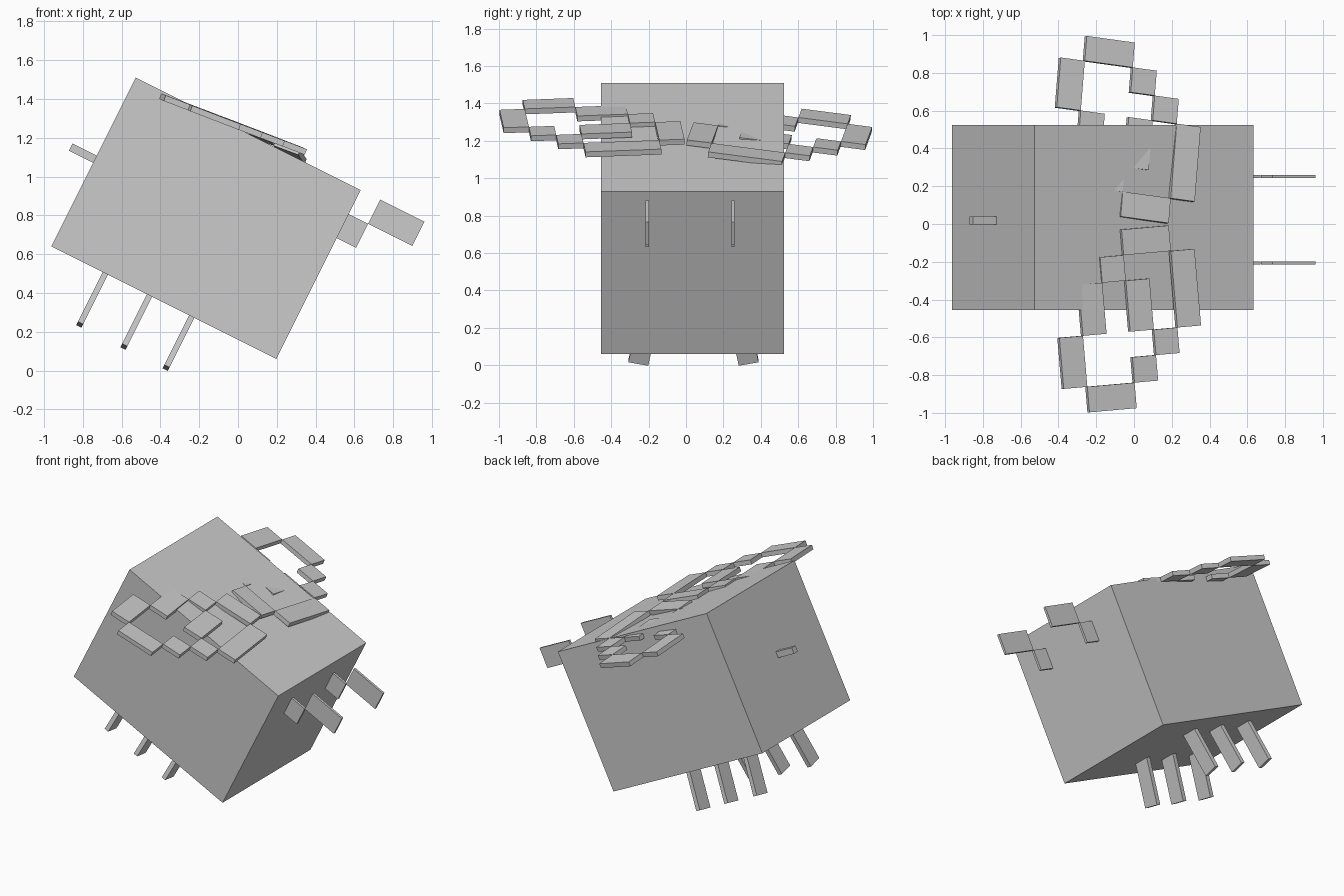
import bpy, bmesh, math
from mathutils import Matrix, Vector

if "Cube" in bpy.data.objects:
    bpy.data.objects.remove(bpy.data.objects["Cube"])

grey = bpy.data.materials.new("plain grey")
grey.use_nodes = True
COLOUR = (0.6, 0.6, 0.6, 1)
grey.diffuse_color = COLOUR
grey.node_tree.nodes["Principled BSDF"].inputs["Base Color"].default_value = COLOUR

# Body frame: nose (+x) pitched downwards
BODY = Matrix.Translation((-0.165, 0.035, 0.785)) @ Matrix.Rotation(math.atan(0.5), 4, 'Y')


def make_object(name, bm):
    mesh = bpy.data.meshes.new(name)
    bmesh.ops.recalc_face_normals(bm, faces=bm.faces)
    bm.to_mesh(mesh)
    bm.free()
    mesh.materials.append(grey)
    obj = bpy.data.objects.new(name, mesh)
    bpy.context.collection.objects.link(obj)
    return obj


def add_box(bm, size, centre, frame):
    place = frame @ Matrix.Translation(centre) @ Matrix.Diagonal((*size, 1))
    bmesh.ops.create_cube(bm, size=1, matrix=place)


def box(name, size, centre, frame=BODY):
    bm = bmesh.new()
    add_box(bm, size, centre, frame)
    return make_object(name, bm)


# Body and stinger
box("body", (1.298, 0.98, 0.973), (0, 0, 0))
box("stinger", (0.16, 0.042, 0.042), (-0.708, -0.016, 0.016))

# Stepped antennae: short lower piece, long upper piece
for side, y in (("left", 0.217), ("right", -0.242)):
    bm = bmesh.new()
    add_box(bm, (0.112, 0.017, 0.139), (0.704, y, 0.279), BODY)
    add_box(bm, (0.255, 0.017, 0.139), (0.888, y, 0.418), BODY)
    make_object(side + "_antenna", bm)

# Three pairs of flat legs, splayed outwards
for row, u in (("rear", -0.337), ("middle", -0.083), ("front", 0.161)):
    for side, s in (("left", 1), ("right", -1)):
        foot = Matrix.Translation((u, 0.005 + s * 0.295, -0.782)) @ Matrix.Rotation(s * math.radians(11), 4, 'X')
        box(f"{row}_{side}_leg", (0.03, 0.108, 0.37), (0, 0, 0.185), BODY @ foot)

# Wing plates on a cell grid: first column, first row, columns, rows
PLATES = [(0, 0, 2, 1), (-1, 1, 1, 1), (2, 1, 1, 3), (0, 2, 1, 2), (-2, 2, 1, 2),
          (-3, 4, 1, 2), (1, 4, 1, 1), (0, 5, 1, 1), (-2, 6, 2, 1)]


def wing(name, origin, across, along, thickness=0.031):
    origin, across, along = map(Vector, (origin, across, along))
    normal = across.cross(along).normalized()
    if normal.z < 0:
        normal.negate()
    frame = Matrix((across, along, normal)).transposed().to_4x4()
    frame.translation = origin
    bm = bmesh.new()
    for i, j, w, h in PLATES:
        add_box(bm, (w, h, thickness), (i + w / 2, j + h / 2, -thickness / 2), frame)
    make_object(name, bm)


wing("right_wing", (-0.066, -0.03, 1.305), (0.125, 0.011, -0.048), (0.0115, -0.135, -0.005))
wing("left_wing", (-0.07, 0.04, 1.299), (0.127, -0.0175, -0.047), (0.0106, 0.1315, -0.017))
